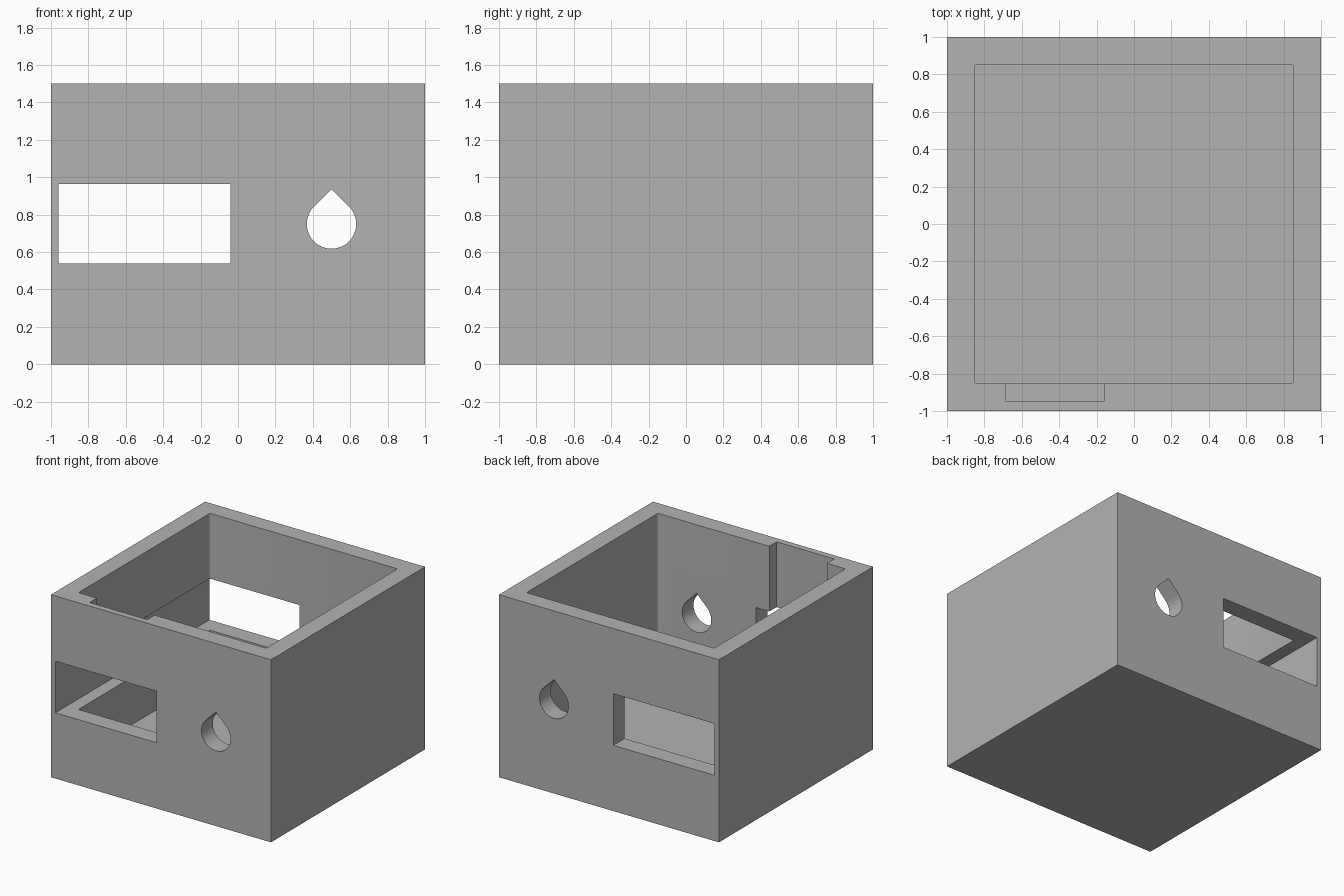
import bpy, bmesh, math
from mathutils import Vector

if "Cube" in bpy.data.objects:
    bpy.data.objects.remove(bpy.data.objects["Cube"], do_unlink=True)

grey = bpy.data.materials.new("plain_grey")
grey.use_nodes = True
colour = (0.45, 0.45, 0.45, 1)
grey.diffuse_color = colour
grey.node_tree.nodes["Principled BSDF"].inputs["Base Color"].default_value = colour


def prism(name, outline, direction):
    """Extrude a closed outline along a direction into a solid."""
    bm = bmesh.new()
    face = bm.faces.new([bm.verts.new(p) for p in outline])
    out = bmesh.ops.extrude_face_region(bm, geom=[face])
    moved = [g for g in out["geom"] if isinstance(g, bmesh.types.BMVert)]
    bmesh.ops.translate(bm, verts=moved, vec=Vector(direction))
    bmesh.ops.recalc_face_normals(bm, faces=bm.faces)
    mesh = bpy.data.meshes.new(name)
    bm.to_mesh(mesh)
    bm.free()
    mesh.materials.append(grey)
    obj = bpy.data.objects.new(name, mesh)
    bpy.context.collection.objects.link(obj)
    return obj


def block(name, x, y, z):
    """Axis-aligned block from (low, high) ranges."""
    corners = [(x[0], y[0], z[0]), (x[1], y[0], z[0]),
               (x[1], y[1], z[0]), (x[0], y[1], z[0])]
    return prism(name, corners, (0, 0, z[1] - z[0]))


def cut(target, cutter):
    cutter.hide_render = True
    mod = target.modifiers.new(cutter.name, 'BOOLEAN')
    mod.operation, mod.solver, mod.object = 'DIFFERENCE', 'EXACT', cutter
    bpy.context.view_layer.objects.active = target
    bpy.ops.object.modifier_apply(modifier=mod.name)
    bpy.data.objects.remove(cutter, do_unlink=True)


# Solid body
box = block("open_box", (-1, 1), (-1, 1), (0, 1.5))

# Open-topped cavity with slightly rounded vertical corners
half, radius, floor = 0.853, 0.012, 0.15
outline = []
for quarter in range(4):
    mid = math.radians(45 + 90 * quarter)
    cx = math.copysign(half - radius, math.cos(mid))
    cy = math.copysign(half - radius, math.sin(mid))
    for step in (-45, -15, 15, 45):
        a = mid + math.radians(step)
        outline.append((cx + radius * math.cos(a), cy + radius * math.sin(a), floor))
cut(box, prism("cavity_cutter", outline, (0, 0, 2)))

# Rectangular passage from front to back, also hollowing the side wall
cut(box, block("window_cutter", (-0.96, -0.04), (-1.2, 1.2), (0.54, 0.964)))

# Insertion groove from the rim down to the front window
cut(box, block("groove_cutter", (-0.685, -0.16), (-0.948, -0.7), (0.8, 1.7)))

# Teardrop hole through front and back walls
r, cx, cz = 0.132, 0.5, 0.75
drop = [(cx, -1.2, cz + r * math.sqrt(2))]
for i in range(37):
    a = math.radians(135 + 270 * i / 36)
    drop.append((cx + r * math.cos(a), -1.2, cz + r * math.sin(a)))
cut(box, prism("teardrop_cutter", drop, (0, 2.4, 0)))

bpy.ops.object.select_all(action='DESELECT')
box.select_set(True)
bpy.context.view_layer.objects.active = box
bpy.ops.object.shade_smooth_by_angle(angle=math.radians(25))
